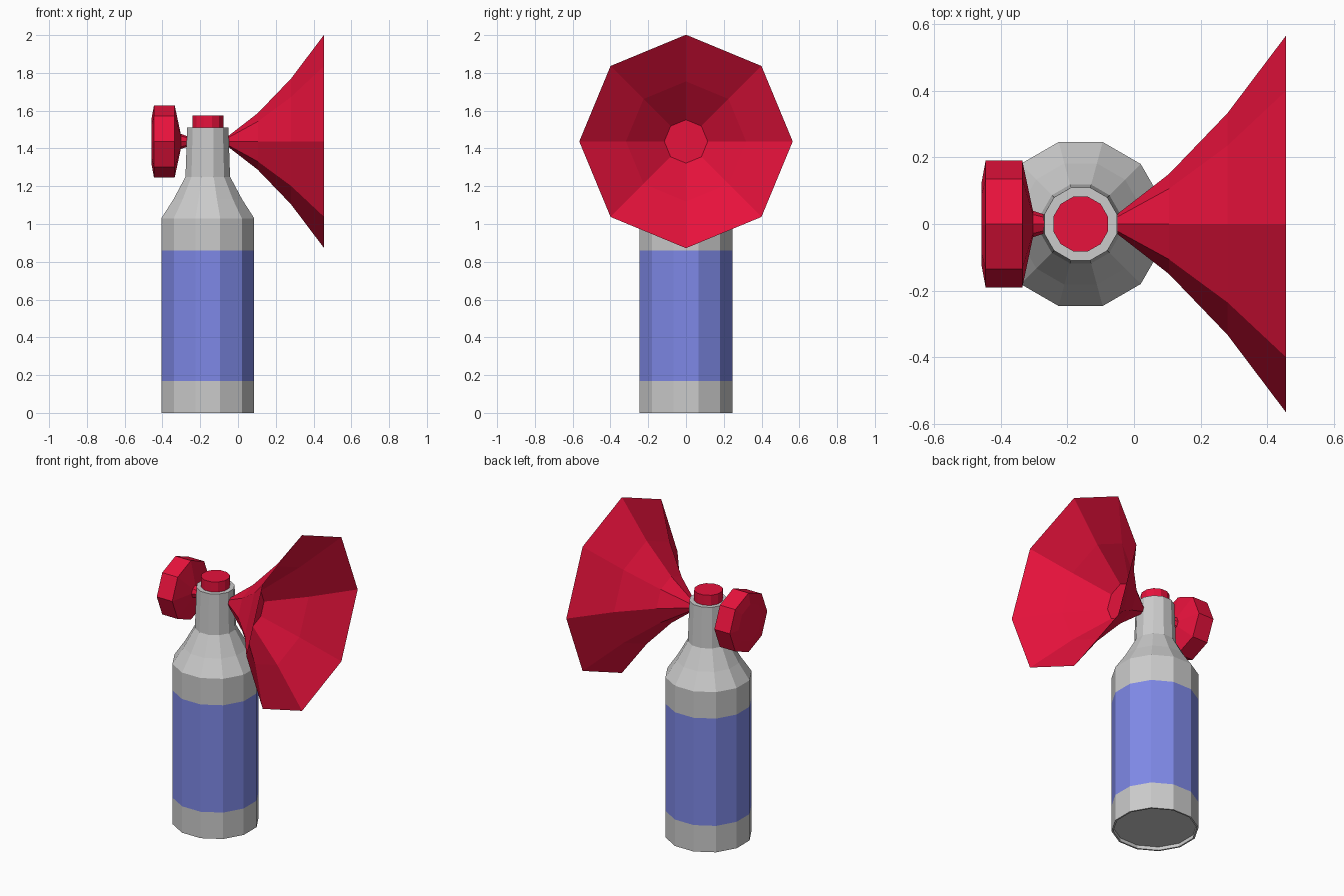
import bpy, bmesh, math

if "Cube" in bpy.data.objects:
    bpy.data.objects.remove(bpy.data.objects["Cube"])

AXIS_Z = 1.437      # height of horn and knob axis
BOTTLE_X = -0.16    # bottle centre line


def material(name, rgb):
    m = bpy.data.materials.new(name)
    m.diffuse_color = (*rgb, 1)
    m.use_nodes = True
    m.node_tree.nodes["Principled BSDF"].inputs["Base Color"].default_value = m.diffuse_color
    return m


def lathe(name, profile, sides, location, along_x=False, phase=0.0, mats=()):
    """Revolve (radius, distance) points into a flat-faced solid with capped ends."""
    bm = bmesh.new()
    rings = []
    for r, h in profile:
        ring = []
        for k in range(sides):
            a = phase + 2 * math.pi * k / sides
            u, v = r * math.cos(a), r * math.sin(a)
            ring.append(bm.verts.new((h, u, v) if along_x else (u, v, h)))
        rings.append(ring)
    for a, b in zip(rings, rings[1:]):
        for k in range(sides):
            j = (k + 1) % sides
            bm.faces.new((a[k], a[j], b[j], b[k]))
    bm.faces.new(rings[0])
    bm.faces.new(rings[-1])
    bmesh.ops.recalc_face_normals(bm, faces=bm.faces)
    mesh = bpy.data.meshes.new(name)
    bm.to_mesh(mesh)
    bm.free()
    for m in mats:
        mesh.materials.append(m)
    obj = bpy.data.objects.new(name, mesh)
    obj.location = location
    bpy.context.collection.objects.link(obj)
    return obj


red = material("red_plastic", (0.8, 0.006, 0.045))
blue = material("blue_label", (0.21, 0.25, 0.8))
half_step = math.radians(15)
flat = 1 / math.cos(half_step)   # flat-to-flat radius -> corner radius

# Canister: recessed base, label band, shoulder, neck
can = [(0.236, 0.022), (0.236, 0), (0.246, 0), (0.246, 0.17), (0.246, 0.86),
       (0.246, 1.03), (0.182, 1.13), (0.118, 1.25), (0.109, 1.51)]
canister = lathe("canister", [(r * flat, z) for r, z in can], 12,
                 (BOTTLE_X, 0, 0), phase=half_step)

# Label: paint the straight band of the canister wall
mesh = canister.data
mesh.materials.append(None)
mesh.materials.append(blue)
for p in mesh.polygons:
    if 0.3 < p.center.z < 0.7:
        p.material_index = 1

# Push button on top of the neck
lathe("button", [(0.082 * flat, 1.49), (0.082 * flat, 1.575)], 12,
      (BOTTLE_X, 0, 0), phase=half_step, mats=[red])

# Horn: flaring outside, then back down the inside to a small flat floor
lathe("horn", [(0.027, -0.06), (0.03, -0.05), (0.15, 0.105), (0.332, 0.28),
               (0.565, 0.456), (0.318, 0.28), (0.115, 0.105)], 8,
      (0, 0, AXIS_Z), along_x=True, mats=[red])

# Rear knob with its short stem
lathe("rear_knob", [(0.12, -0.458), (0.19, -0.445), (0.19, -0.335),
                    (0.04, -0.303), (0.026, -0.262)], 8,
      (0, 0, AXIS_Z), along_x=True, mats=[red])
